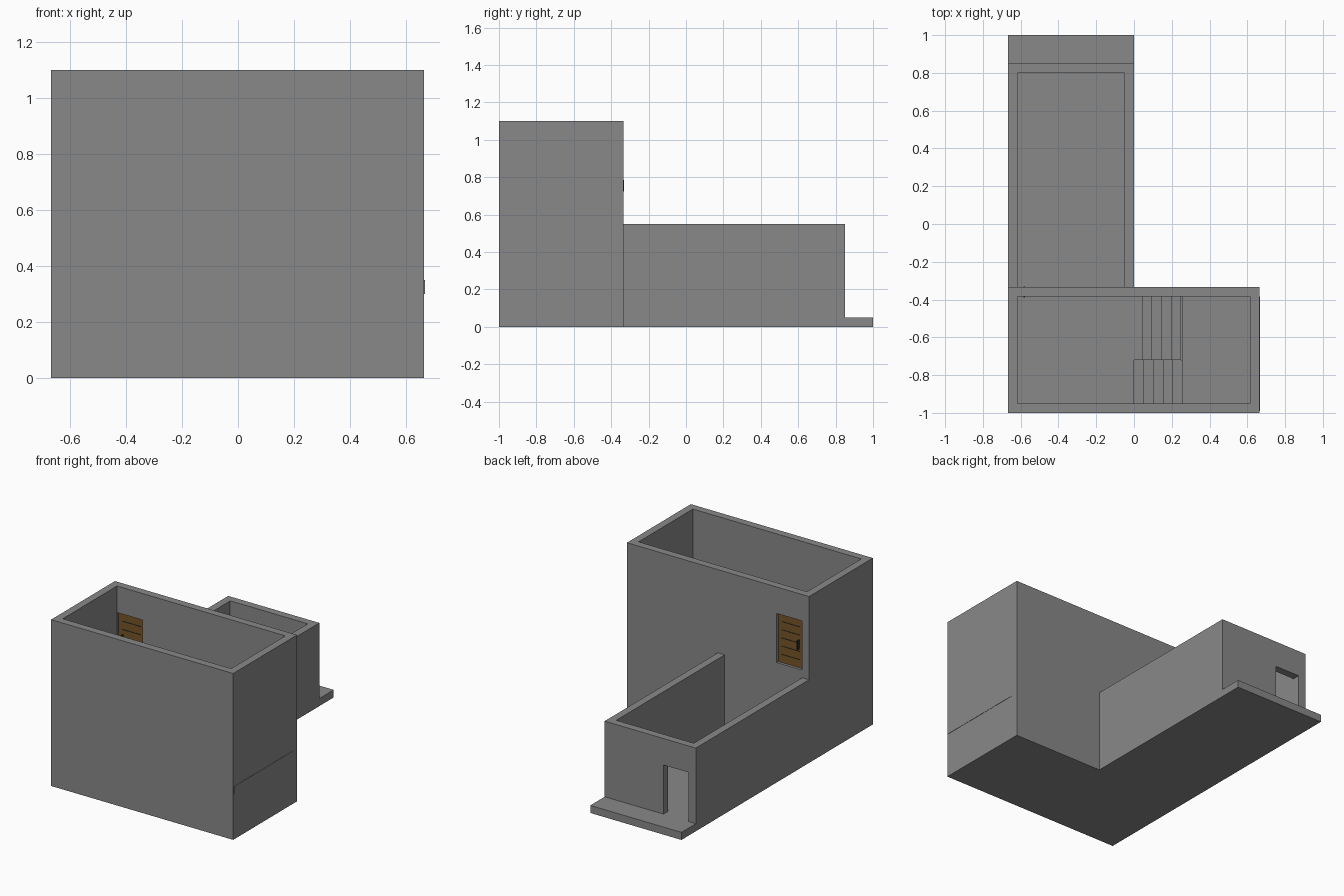
import bpy
import bmesh
from mathutils import Vector

cube = bpy.data.objects.get("Cube")
if cube:
    bpy.data.objects.remove(cube, do_unlink=True)


def material(name, colour):
    m = bpy.data.materials.new(name)
    m.use_nodes = True
    m.diffuse_color = (*colour, 1)
    m.node_tree.nodes["Principled BSDF"].inputs["Base Color"].default_value = (*colour, 1)
    return m


GREY = material("concrete grey", (0.25, 0.25, 0.25))
WOOD = material("door brown", (0.18, 0.09, 0.022))
DARK = material("dark metal", (0.03, 0.025, 0.02))


def box(name, low, high, mat=GREY):
    """Box between two opposite corners."""
    low, high = Vector(low), Vector(high)
    bm = bmesh.new()
    bmesh.ops.create_cube(bm, size=1)
    bmesh.ops.scale(bm, vec=high - low, verts=bm.verts)
    bmesh.ops.translate(bm, vec=(low + high) / 2, verts=bm.verts)
    mesh = bpy.data.meshes.new(name)
    bm.to_mesh(mesh)
    bm.free()
    mesh.materials.append(mat)
    obj = bpy.data.objects.new(name, mesh)
    bpy.context.collection.objects.link(obj)
    return obj


def cut(obj, low, high):
    """Remove a box-shaped space from an object."""
    cutter = box("cutter", low, high)
    cutter.hide_render = True
    mod = obj.modifiers.new("opening", "BOOLEAN")
    mod.operation = "DIFFERENCE"
    mod.solver = "EXACT"
    mod.object = cutter
    bpy.context.view_layer.objects.active = obj
    bpy.ops.object.modifier_apply(modifier=mod.name)
    bpy.data.objects.remove(cutter, do_unlink=True)


W = 0.05                       # wall, slab and riser size
LEFT, RIGHT = -0.667, 0.665    # outer sides of the tall block
FRONT, MID, BACK = -1.0, -0.333, 0.85
UPPER = 0.60                   # upper floor level
DOOR_A, DOOR_B, DOOR_H = -0.614, -0.43, 0.325

# Tall block: open-topped room with a doorway on each storey
tower = box("tall_block", (LEFT, FRONT, 0), (RIGHT, MID, 1.1))
cut(tower, (LEFT + W, FRONT + W, W), (RIGHT - W, MID - W, 1.3))
for level in (W, UPPER):
    cut(tower, (DOOR_A, MID - 2 * W, level), (DOOR_B, MID + W, level + DOOR_H))

# Low wing: open-topped corridor with an entrance at its far end
wing = box("low_wing", (LEFT, MID, 0), (0, BACK, 0.55))
cut(wing, (LEFT + W, MID - W, W), (-W, BACK - W, 0.8))
cut(wing, (DOOR_A, BACK - 2 * W, W), (DOOR_B, BACK + W, W + DOOR_H))
box("entrance_step", (LEFT, BACK, 0), (0, 1, W))

# Upper floor and staircase that turns back at a landing
box("upper_floor", (LEFT + W, FRONT + W, UPPER - W), (0, MID - W, UPPER))
box("stair_landing", (0.255, FRONT + 0.01, 0.30), (0.667, MID - W, 0.35))
LANE = -0.72
for i in range(5):
    x = i * 0.051
    z = W * (i + 2)
    box("lower_step", (x, FRONT + W, z - W), (x + 0.051, LANE, z))
    z = UPPER - W * i
    box("upper_step", (x - 0.008, LANE, z - W), (x + 0.045, MID - W, z))

# Wooden door with grooves and handles on both faces
leaf_front, leaf_back = MID - 0.038, MID - 0.018
box("door_leaf", (DOOR_A, leaf_front, UPPER), (DOOR_B, leaf_back, UPPER + DOOR_H), WOOD)
for face, out in ((leaf_front, -1), (leaf_back, 1)):
    for i in range(1, 6):
        z = UPPER + DOOR_H * i / 6
        y0, y1 = sorted((face, face + out * 0.002))
        box("door_groove", (DOOR_A + 0.025, y0, z - 0.002),
            (DOOR_B - 0.025, y1, z + 0.002), DARK)
    y0, y1 = sorted((face, face + out * 0.019))
    box("door_handle", (-0.585, y0, 0.725), (-0.577, y1, 0.785), DARK)
